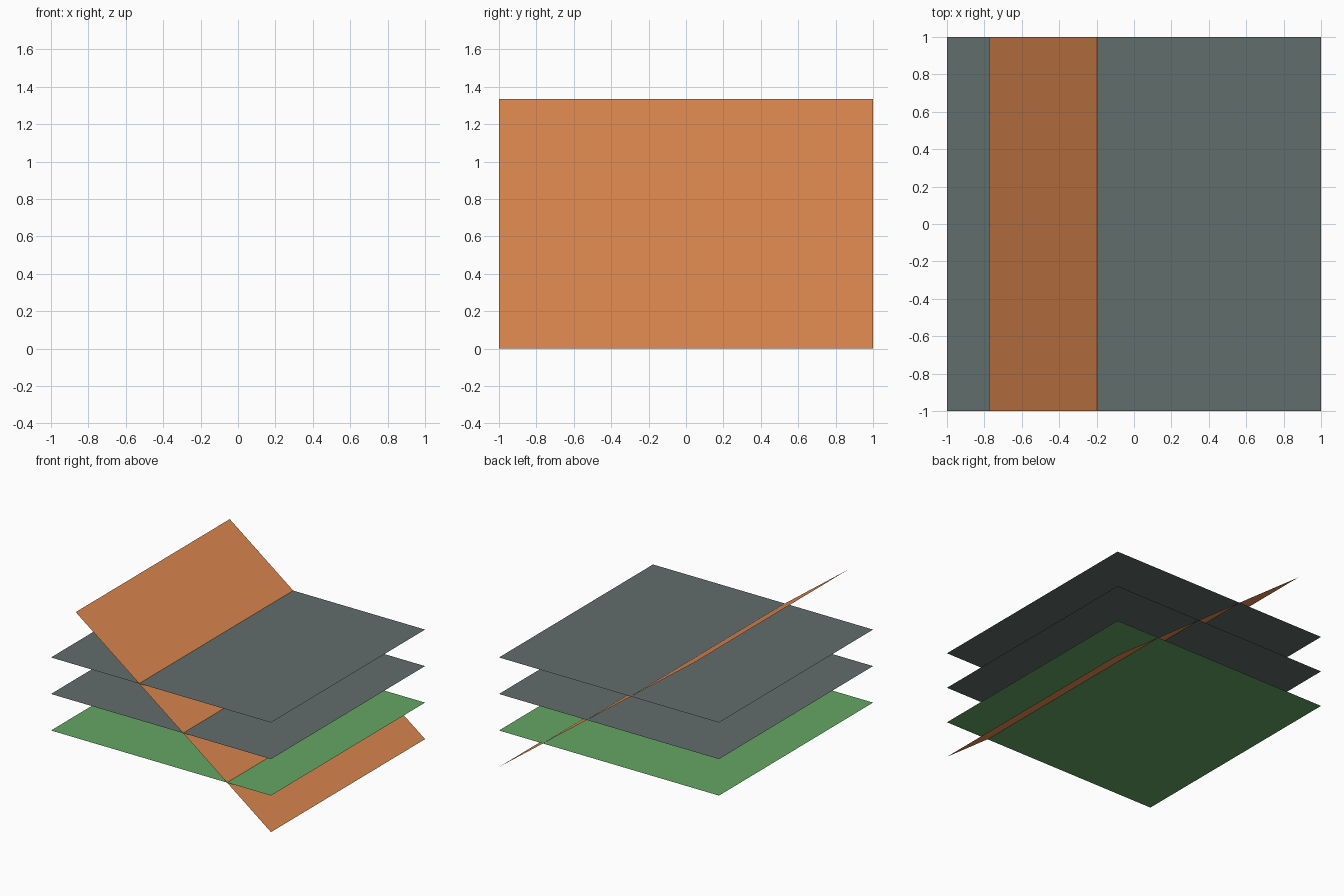
import bpy
from math import atan2, hypot

if "Cube" in bpy.data.objects:
    bpy.data.objects.remove(bpy.data.objects["Cube"])


def paint(name, rgb):
    mat = bpy.data.materials.new(name)
    mat.diffuse_color = (*rgb, 1)
    mat.use_nodes = True
    mat.node_tree.nodes["Principled BSDF"].inputs["Base Color"].default_value = mat.diffuse_color
    return mat


def sheet(name, mat, start, end):
    """Thin-less sheet spanning y -1..1, its section running from start to end in (x, z)."""
    (x0, z0), (x1, z1) = start, end
    bpy.ops.mesh.primitive_plane_add(
        size=2,
        location=((x0 + x1) / 2, 0, (z0 + z1) / 2),
        rotation=(0, -atan2(z1 - z0, x1 - x0), 0))
    obj = bpy.context.object
    obj.name = name
    obj.scale.x = hypot(x1 - x0, z1 - z0) / 2
    bpy.ops.object.transform_apply(location=False)
    obj.data.materials.append(mat)
    return obj


green = paint("green", (0.13, 0.38, 0.13))
slate = paint("slate", (0.12, 0.155, 0.148))
orange = paint("orange", (0.75, 0.25, 0.08))

# horizontal reference plane and the two level planes above it
for name, mat, z in (("base_plane", green, 0.3),
                     ("lower_level_plane", slate, 0.6),
                     ("upper_level_plane", slate, 0.9)):
    sheet(name, mat, (-1, z), (1, z))

# sloping plane cutting through all three
sheet("sloping_plane", orange, (-0.775, 1.333), (1, 0))
